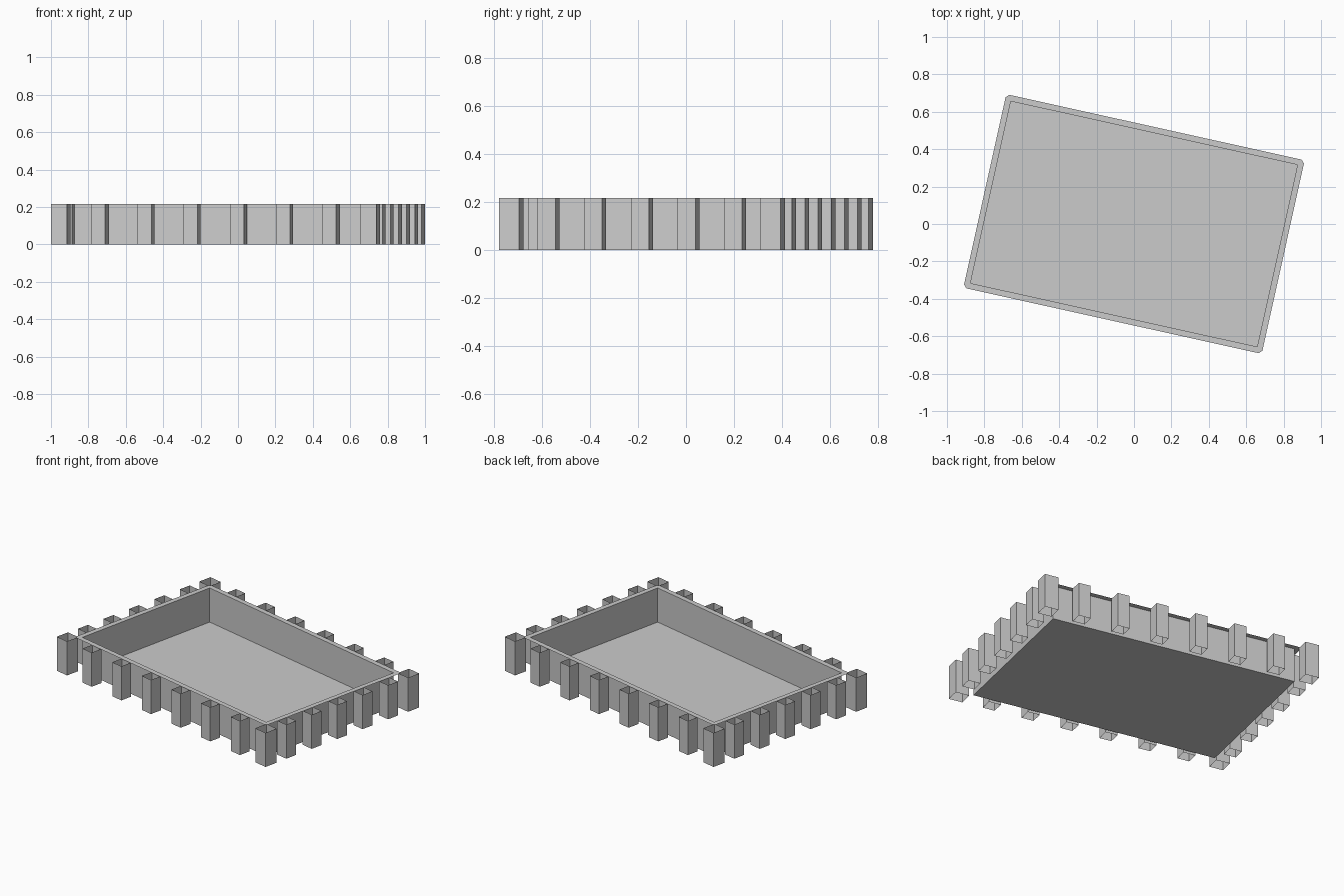
import bpy, bmesh
from math import radians
from mathutils import Matrix

if "Cube" in bpy.data.objects:
    bpy.data.objects.remove(bpy.data.objects["Cube"])

H = 0.217                              # overall height
IX, IY = 0.785, 0.498                  # half size of basin
RX, RY = 0.817, 0.530                  # half size of rim outer edge
TURN = Matrix.Rotation(radians(-12.5), 4, 'Z')


def finish(name, bm, flip=False):
    bmesh.ops.transform(bm, matrix=TURN, verts=bm.verts)
    me = bpy.data.meshes.new(name)
    bm.to_mesh(me)
    bm.free()
    ob = bpy.data.objects.new(name, me)
    bpy.context.collection.objects.link(ob)
    return ob


def rect(x, y, z):
    return [(-x, -y, z), (x, -y, z), (x, y, z), (-x, y, z)]


# basin: thin floor and four thin walls
bm = bmesh.new()
low = [bm.verts.new(p) for p in rect(IX, IY, 0)]
high = [bm.verts.new(p) for p in rect(IX, IY, H)]
bm.faces.new(low)
for i in range(4):
    j = (i + 1) % 4
    bm.faces.new((low[i], low[j], high[j], high[i]))
finish("basin", bm)

# rim: flat overhanging lip with clipped corners
bm = bmesh.new()
inner = [bm.verts.new(p) for p in rect(IX, IY, H)]
c = 0.017
pairs = []
for k, (sx, sy) in enumerate([(-1, -1), (1, -1), (1, 1), (-1, 1)]):
    a = bm.verts.new((sx * RX, sy * (RY - c), H))
    b = bm.verts.new((sx * (RX - c), sy * RY, H))
    pairs.append((a, b) if k % 2 == 0 else (b, a))
for i in range(4):
    j = (i + 1) % 4
    bm.faces.new((inner[i], pairs[i][0], pairs[i][1]))
    bm.faces.new((inner[i], pairs[i][1], pairs[j][0], inner[j]))
finish("rim", bm)


def post(name, x, y, size):
    # open-ended square tube
    bm = bmesh.new()
    bmesh.ops.create_cube(bm, size=1)
    bm.normal_update()
    caps = [f for f in bm.faces if abs(f.normal.z) > 0.5]
    bmesh.ops.delete(bm, geom=caps, context='FACES_ONLY')
    bmesh.ops.scale(bm, vec=(size, size, H), verts=bm.verts)
    bmesh.ops.translate(bm, vec=(x, y, H / 2), verts=bm.verts)
    finish(name, bm)


# posts along the four sides and at the corners
S, C = 0.077, 0.087
for s in (-1, 1):
    for i in range(6):
        post("long_side_post", (i - 2.5) * 0.253, s * 0.562, S)
    for i in range(5):
        post("short_side_post", s * 0.85, (i - 2) * 0.199, S)
    for t in (-1, 1):
        post("corner_post", s * (0.891 - C / 2), t * (0.601 - C / 2), C)
